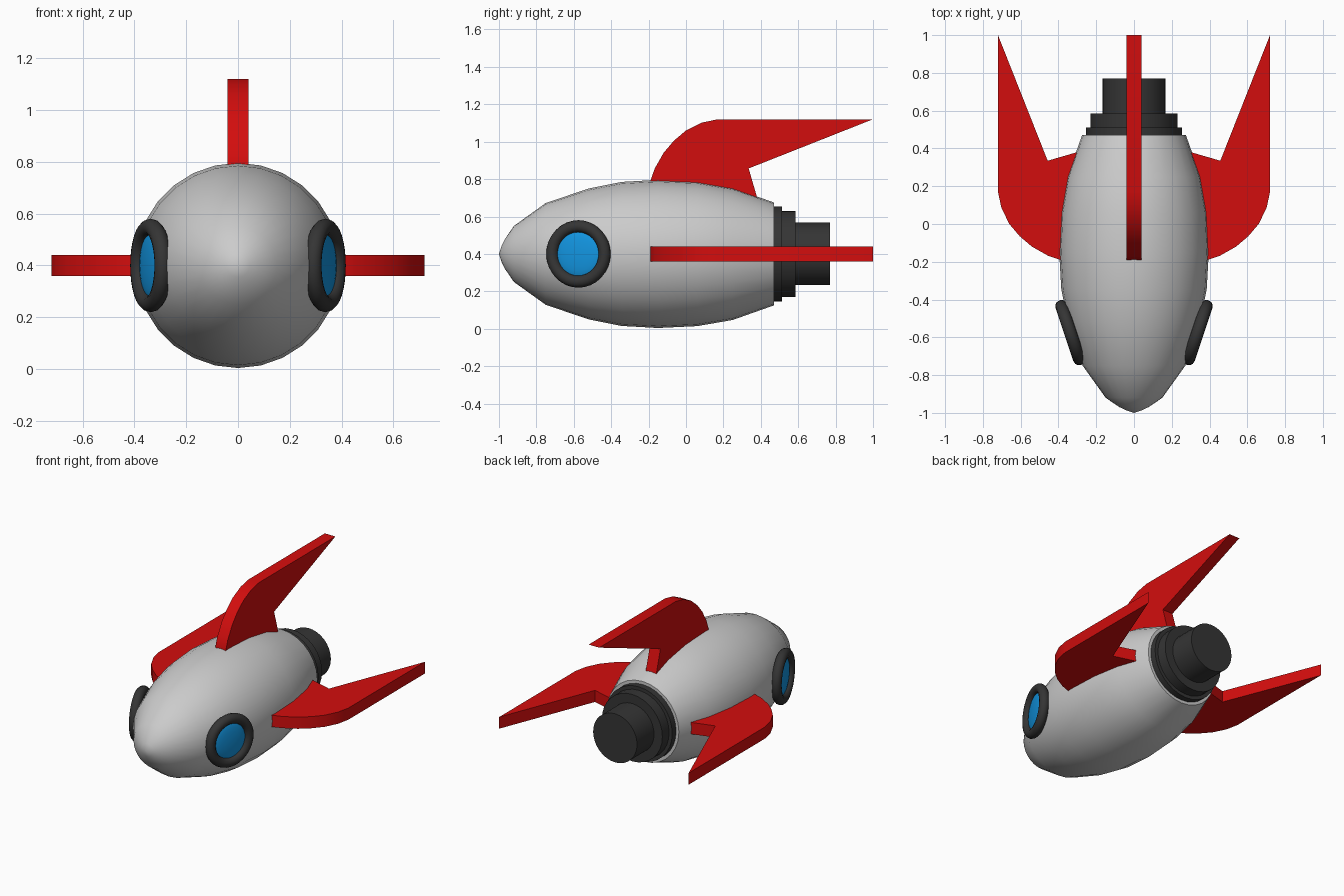
import bpy, bmesh, math
from mathutils import Matrix, Vector

if "Cube" in bpy.data.objects:
    bpy.data.objects.remove(bpy.data.objects["Cube"])

AXIS_Z = 0.4  # height of the rocket's long axis


def material(name, rgb):
    m = bpy.data.materials.new(name)
    m.diffuse_color = (*rgb, 1)
    m.use_nodes = True
    m.node_tree.nodes["Principled BSDF"].inputs["Base Color"].default_value = m.diffuse_color
    return m


GREY = material("light_grey", (0.60, 0.60, 0.60))
DARK = material("dark_grey", (0.035, 0.035, 0.035))
RED = material("red", (0.65, 0.004, 0.004))
BLUE = material("window_blue", (0.006, 0.30, 0.75))


def finish(name, bm, mat, angle=40):
    bmesh.ops.remove_doubles(bm, verts=bm.verts, dist=1e-5)
    bmesh.ops.recalc_face_normals(bm, faces=bm.faces)
    me = bpy.data.meshes.new(name)
    bm.to_mesh(me)
    bm.free()
    me.materials.append(mat)
    ob = bpy.data.objects.new(name, me)
    bpy.context.collection.objects.link(ob)
    bpy.ops.object.select_all(action='DESELECT')
    ob.select_set(True)
    bpy.context.view_layer.objects.active = ob
    bpy.ops.object.shade_smooth_by_angle(angle=math.radians(angle))
    return ob


def lathe(name, profile, mat, steps, matrix, closed=False, angle=40):
    """Spin (radius, height) points round local z, then place with matrix."""
    bm = bmesh.new()
    vs = [bm.verts.new((r, 0, h)) for r, h in profile]
    pairs = list(zip(vs, vs[1:])) + ([(vs[-1], vs[0])] if closed else [])
    es = [bm.edges.new(p) for p in pairs]
    bmesh.ops.spin(bm, geom=vs + es, cent=(0, 0, 0), axis=(0, 0, 1),
                   angle=math.tau, steps=steps, use_duplicate=False)
    bm.transform(matrix)
    return finish(name, bm, mat, angle)


# local z -> world +y
along_y = Matrix.Translation((0, 0, AXIS_Z)) @ Matrix.Rotation(-math.pi / 2, 4, 'X')

# Hull
hull = [(0, -1), (0.045, -0.985), (0.08, -0.968), (0.15, -0.92), (0.272, -0.75),
        (0.35, -0.52), (0.385, -0.345), (0.396, -0.15), (0.386, 0.06),
        (0.353, 0.25), (0.275, 0.47), (0, 0.47)]
lathe("hull", hull, GREY, 28, along_y)

# Stepped engine nozzle
nozzle = [(0, 0.45), (0.254, 0.45), (0.254, 0.512), (0.23, 0.512), (0.23, 0.585),
          (0.167, 0.585), (0.167, 0.77), (0, 0.77)]
lathe("engine", nozzle, DARK, 32, along_y)

# Fins: outline as (y, distance from axis), extruded to a slab
outline = [(-0.19, 0.25), (-0.19, 0.39), (-0.168, 0.455), (-0.12, 0.54), (-0.065, 0.605),
           (0.0, 0.66), (0.085, 0.702), (0.17, 0.72), (1.0, 0.72), (0.335, 0.457),
           (0.395, 0.25)]
for name, turn in (("top_fin", 0), ("right_fin", 90), ("left_fin", -90)):
    bm = bmesh.new()
    face = bm.faces.new([bm.verts.new((-0.04, y, r)) for y, r in outline])
    ext = bmesh.ops.extrude_face_region(bm, geom=[face])
    bmesh.ops.translate(bm, vec=(0.08, 0, 0),
                        verts=[v for v in ext["geom"] if isinstance(v, bmesh.types.BMVert)])
    bm.transform(Matrix.Translation((0, 0, AXIS_Z)) @ Matrix.Rotation(math.radians(turn), 4, 'Y'))
    finish(name, bm, RED, 30)

# Portholes: a dark ring round a shallow glass dome on each side
ring = [(0.1475 + 0.033 * math.cos(a), 0.033 * math.sin(a))
        for a in (math.tau * i / 12 for i in range(12))]
glass = [(0.13 * math.sin(a), -0.004 + 0.024 * math.cos(a))
         for a in (math.pi / 2 * i / 6 for i in range(7))]
for side, s in (("right", 1), ("left", -1)):
    t = math.radians(18.5)
    normal = Vector((s * math.cos(t), -math.sin(t), 0))
    place = (Matrix.Translation((s * 0.337, -0.575, AXIS_Z))
             @ normal.to_track_quat('Z', 'Y').to_matrix().to_4x4())
    lathe(side + "_window_ring", ring, DARK, 32, place, closed=True)
    lathe(side + "_window_glass", glass, BLUE, 32, place)
